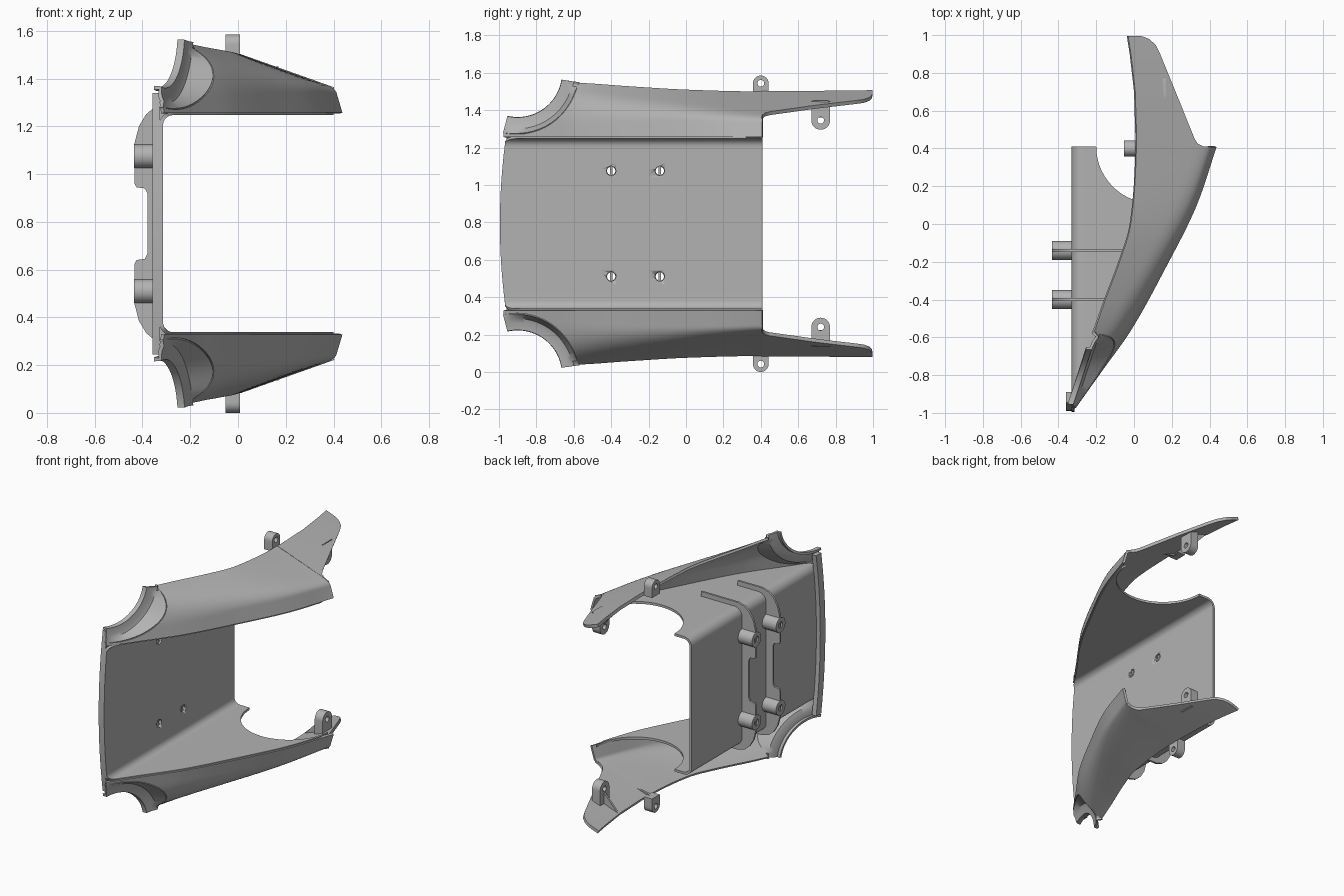
import bpy, bmesh, math

if "Cube" in bpy.data.objects:
    bpy.data.objects.remove(bpy.data.objects["Cube"])

MID = 0.7925          # height of the symmetry plane
FLOOR = 1.255         # height of the upper side wall
THICK = 0.016
ARCH = (-0.9, 1.6)    # centre of the front arch (y, z)
R_IN, R_OUT = 0.245, 0.33

grey = bpy.data.materials.new("plain grey")
grey.use_nodes = True
grey.diffuse_color = (0.45, 0.45, 0.45, 1)
grey.node_tree.nodes["Principled BSDF"].inputs["Base Color"].default_value = (0.45, 0.45, 0.45, 1)


def finish(name, verts, faces, thick=0, cutter=None):
    """Object for the upper half, mirrored to the lower half."""
    bm = bmesh.new()
    vs = [bm.verts.new((x, y, z - MID)) for x, y, z in verts]
    for f in faces:
        bm.faces.new([vs[i] for i in f])
    bmesh.ops.remove_doubles(bm, verts=bm.verts, dist=0.0005)
    bmesh.ops.recalc_face_normals(bm, faces=bm.faces)
    me = bpy.data.meshes.new(name)
    bm.to_mesh(me)
    bm.free()
    me.materials.append(grey)
    ob = bpy.data.objects.new(name, me)
    ob.location.z = MID
    bpy.context.collection.objects.link(ob)
    m = ob.modifiers.new("mirror", "MIRROR")
    m.use_axis = (False, False, True)
    m.merge_threshold = 0.001
    if thick:
        s = ob.modifiers.new("shell", "SOLIDIFY")
        s.thickness, s.offset = thick, 0
    if cutter:
        b = ob.modifiers.new("holes", "BOOLEAN")
        b.object, b.solver = cutter, "EXACT"
    bpy.ops.object.select_all(action="DESELECT")
    ob.select_set(True)
    bpy.context.view_layer.objects.active = ob
    bpy.ops.object.convert(target="MESH")
    bpy.ops.object.shade_smooth_by_angle(angle=math.radians(32))
    return ob


def sheet(name, rows, thick=THICK, cutter=None):
    """Thin shell through equal rows of points."""
    n = len(rows[0])
    faces = [(i * n + j, i * n + j + 1, i * n + n + j + 1, i * n + n + j)
             for i in range(len(rows) - 1) for j in range(n - 1)]
    return finish(name, [p for r in rows for p in r], faces, thick, cutter)


def prism(name, outline, y, width):
    """Outline in x, z made into a plate across y."""
    n = len(outline)
    verts = [(x, y + s * width / 2, z) for s in (-1, 1) for x, z in outline]
    faces = [range(n), range(n, 2 * n)]
    faces += [(i, (i + 1) % n, n + (i + 1) % n, n + i) for i in range(n)]
    return finish(name, verts, faces)


def eyelet(name, x0, x1, y, z, ro, ri, root=0):
    """Drilled boss along x; root stretches it up or down into a tab."""
    n, verts = 32, []
    for x, r in ((x0, ri), (x0, ro), (x1, ro), (x1, ri)):
        for i in range(n):
            a = math.tau * i / n
            c, s = math.cos(a), math.sin(a)
            if r == ro and root * s > 0:
                verts.append((x, y + ro * max(-1, min(1, 1.4 * c)),
                              z + root * min(1, 1.4 * abs(s))))
            else:
                verts.append((x, y + r * c, z + r * s))
    faces = [(k * n + i, k * n + (i + 1) % n, (k + 1) % 4 * n + (i + 1) % n, (k + 1) % 4 * n + i)
             for k in range(4) for i in range(n)]
    return finish(name, verts, faces)


def interp(table, t):
    """Piecewise cubic curve through (t, value) pairs, straight beyond the ends."""
    k = max(0, min(len(table) - 2, sum(t >= p[0] for p in table) - 1))

    def slope(i):
        a, b = table[max(i - 1, 0)], table[min(i + 1, len(table) - 1)]
        return (b[1] - a[1]) / (b[0] - a[0])
    (t0, v0), (t1, v1) = table[k], table[k + 1]
    h = t1 - t0
    u = max(0, min(1, (t - t0) / h))
    return (v0 * (1 + 2 * u) * (1 - u) ** 2 + v1 * u * u * (3 - 2 * u)
            + h * slope(k) * u * (1 - u) ** 2 - h * slope(k + 1) * u * u * (1 - u))


def span(a, b, n):
    return [a + (b - a) * i / n for i in range(n + 1)]


# Guide curves along y
OUTER = [(-0.98, -0.322), (-0.78, -0.18), (-0.555, -0.02), (-0.23, 0.16), (0.09, 0.32), (0.41, 0.43)]
INNER = [(-0.98, -0.37), (-0.555, -0.21), (-0.4, -0.155), (-0.2, -0.08), (0, -0.02),
         (0.4, 0.01), (0.75, 0.0), (1, -0.035)]
RIDGE = [(-0.98, 1.54), (-0.6, 1.54), (-0.3, 1.52), (0, 1.502), (0.4, 1.492), (1, 1.497)]
FOLD = [(-0.98, 1.44), (-0.6, 1.44), (0.4, 1.355)]


def section(y):
    """Fender cross-section: leaning wall, rounded shoulder, sloping roof."""
    a = (interp(OUTER, y), FLOOR)
    b = (a[0] - 0.03, interp(FOLD, y))
    c = (interp(INNER, y), interp(RIDGE, y))
    soft = 0.15 + 0.45 * max(0, min(1, (0.4 - y)))
    p = [b[i] + (a[i] - b[i]) * soft for i in (0, 1)]
    q = [b[i] + (c[i] - b[i]) * soft for i in (0, 1)]
    arc = [tuple(p[i] * (1 - t) ** 2 + 2 * b[i] * t * (1 - t) + q[i] * t * t for i in (0, 1))
           for t in span(0, 1, 10)]
    return [a] + arc + [c]


def fender_x(pts, z):
    for (x0, z0), (x1, z1) in zip(pts, pts[1:]):
        if z <= z1:
            return x0 + (x1 - x0) * (z - z0) / max(z1 - z0, 1e-6)
    return pts[-1][0]


# Fender: its front is trimmed by the round arch
rows = []
for y in span(-0.97, -0.62, 22) + span(-0.612, -0.57, 10) + span(-0.53, 0.41, 24):
    pts = section(y)
    top = pts[-1][1]
    if abs(y - ARCH[0]) < R_OUT:
        top = min(top, ARCH[1] - math.sqrt(R_OUT ** 2 - (y - ARCH[0]) ** 2))
    rows.append([(fender_x(pts, z), y, z) for z in span(FLOOR, top, 28)])
sheet("fender", rows)

# Recessed arch strip with a turned-in rim
rows = []
for deg in span(-9, -103, 36):
    a = math.radians(deg)
    row = []
    for r, lift in ((R_IN, -0.025), (R_IN, 0), (0.28, 0.003), (0.305, 0.014), (R_OUT, None)):
        y, z = ARCH[0] + r * math.cos(a), ARCH[1] + r * math.sin(a)
        low = -0.325 + 0.33 * (y + 0.95)
        row.append((fender_x(section(y), z) if lift is None else low + lift, y, z))
    rows.append(row)
sheet("arch_strip", rows)

# Rear arm: the roof carries on and tapers to a rounded tip
ARM = [(0.405, 0.40), (0.41, 0.365), (0.425, 0.335), (0.45, 0.318), (0.7, 0.217),
       (0.9, 0.135), (0.95, 0.11), (0.98, 0.075), (0.992, 0.045), (0.996, 0.02)]
rows = []
for y, edge in ARM:
    inner, top = interp(INNER, y), interp(RIDGE, y)
    rows.append([(x, y, top - 0.355 * (x - inner)) for x in span(edge, inner, 8)])
sheet("rear_arm", rows, 0.02)


def front_y(x):
    """Where the outer guide curve reaches x."""
    lo, hi = -0.98, 0.41
    for _ in range(30):
        m = (lo + hi) / 2
        lo, hi = (m, hi) if interp(OUTER, m) < x else (lo, m)
    return lo


def plate_y(z):
    return -0.995 + 0.05 * ((z - MID) / 0.58) ** 2


# Hole cutters for the back plate
HOLES = [(y, 1.075) for y in (-0.4, -0.14)]
cutters = [eyelet("hole_cutter", -0.4, -0.25, y, z, 0.025, 0.0001) for y, z in HOLES]
bpy.ops.object.select_all(action="DESELECT")
for c in cutters:
    c.hide_render = True

# Channel: back plate, rounded corner and side wall with a round rear cut-out
PX, FIL = -0.322, 0.05
rows = []
for z in span(MID, FLOOR - FIL, 10):
    rows.append([(PX, y, z) for y in span(plate_y(z), 0.41, 16)])
for a in span(0, math.pi / 2, 6)[1:]:
    x, z = PX + FIL * (1 - math.cos(a)), FLOOR - FIL * (1 - math.sin(a))
    rows.append([(x, y, z) for y in span(max(plate_y(z), front_y(x)), 0.41, 16)])
walls = span(-0.26, -0.2, 2) + [0.1 - 0.3 * math.cos(a) for a in span(0, 3.1, 28)]
for x in walls:
    back = 0.41 if x <= -0.2 else 0.41 - math.sqrt(max(0, 0.09 - (x - 0.1) ** 2))
    rows.append([(x, y, FLOOR) for y in span(front_y(x), back, 16)])
channel = sheet("channel", rows)
for c in cutters:
    b = channel.modifiers.new("holes", "BOOLEAN")
    b.object, b.operation, b.solver = c, "DIFFERENCE", "EXACT"
bpy.context.view_layer.objects.active = channel
channel.select_set(True)
bpy.ops.object.convert(target="MESH")
for c in cutters:
    bpy.data.objects.remove(c)

# Front edge bar behind the plate
sheet("front_edge_bar", [[(-0.343, plate_y(z) + d, z) for d in (0.005, 0.06)]
                         for z in span(MID, 1.34, 14)], 0.032)

# Stiffening ribs and screw bosses behind the plate
for y, z in HOLES:
    reach = interp(INNER, y) + 0.04
    prism("stiffening_rib", [(-0.325, MID), (-0.38, MID), (-0.38, 0.92), (-0.39, 0.94), (-0.425, 0.945),
                             (-0.433, 0.96), (-0.433, 1.13), (-0.415, 1.2), (-0.385, 1.25), (-0.35, 1.28),
                             (-0.3, 1.295), (reach, 1.295), (reach, FLOOR), (-0.28, FLOOR),
                             (-0.325, 1.21)], y, 0.014)
    eyelet("screw_boss", -0.435, -0.325, y, z, 0.05, 0.022)

# Mounting tabs and their gussets on the rear arm
eyelet("upper_tab", -0.053, 0.008, 0.4, 1.543, 0.042, 0.018, -0.065)
eyelet("inner_tab", 0.11, 0.17, 0.72, 1.345, 0.05, 0.018, 0.105)
prism("tab_gusset", [(-0.05, 1.5), (0.0, 1.5), (0.16, 1.44), (0.0, 1.47)], 0.4, 0.014)
prism("tab_gusset", [(0.0, 1.49), (0.12, 1.45), (0.12, 1.36)], 0.72, 0.014)
